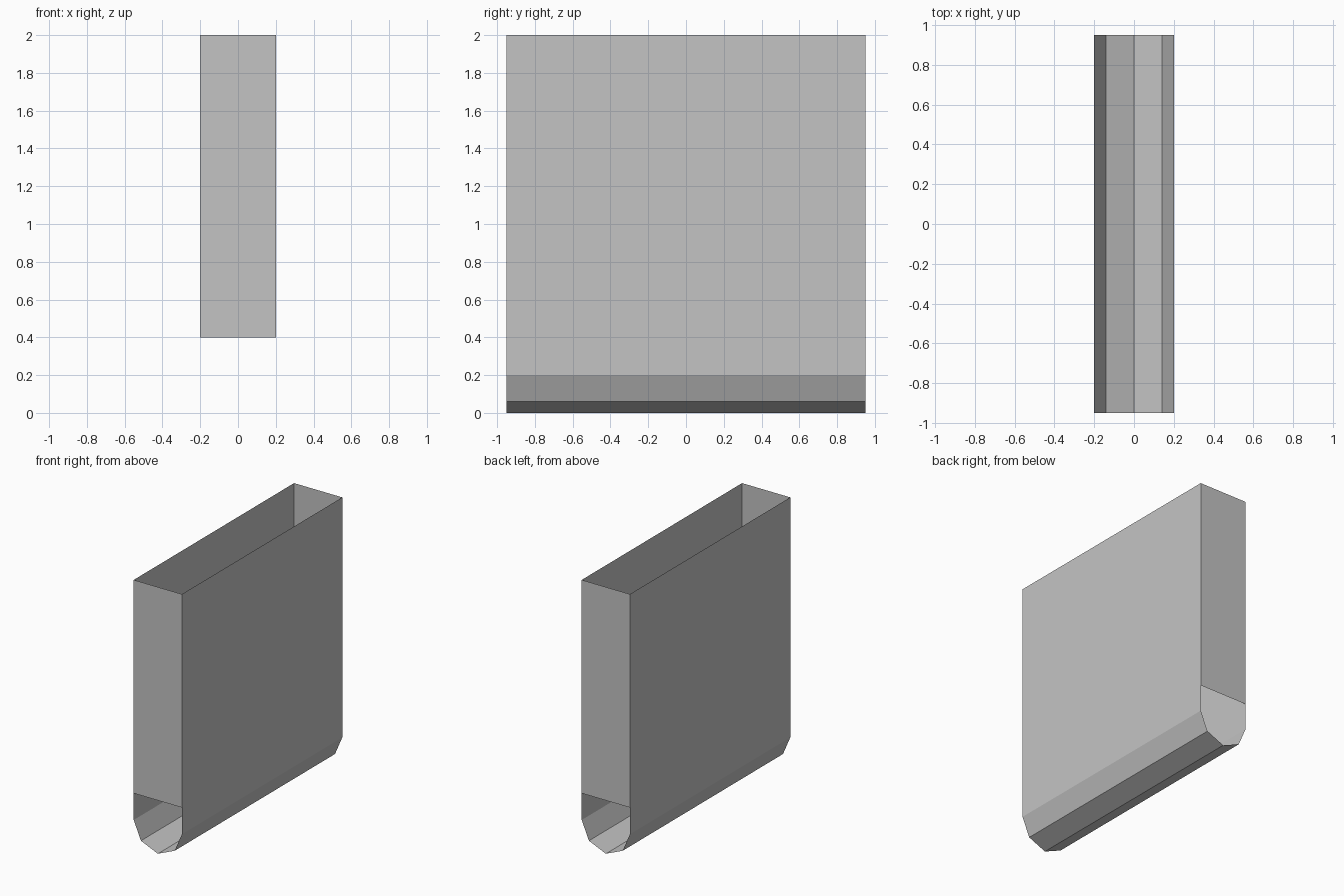
import bpy
import bmesh

cube = bpy.data.objects.get("Cube")
if cube:
    bpy.data.objects.remove(cube, do_unlink=True)

HALF_LENGTH, HALF_WIDTH, TOP = 0.95, 0.2, 2.0
END_BOTTOM = 0.4

grey = bpy.data.materials.new("plain_grey")
grey.use_nodes = True
colour = (0.55, 0.55, 0.55, 1)
grey.diffuse_color = colour
grey.node_tree.nodes["Principled BSDF"].inputs["Base Color"].default_value = colour


def sheet(name, path, sweep):
    """Thin open sheet: a polyline swept along a vector."""
    bm = bmesh.new()
    verts = [bm.verts.new(p) for p in path]
    edges = [bm.edges.new(pair) for pair in zip(verts, verts[1:])]
    swept = bmesh.ops.extrude_edge_only(bm, edges=edges)["geom"]
    moved = [g for g in swept if isinstance(g, bmesh.types.BMVert)]
    bmesh.ops.translate(bm, verts=moved, vec=sweep)
    # Point the faces away from the middle of the body
    for face in bm.faces:
        face.normal_update()
        centre = face.calc_center_median()
        centre.z -= TOP / 2
        if face.normal.dot(centre) < 0:
            face.normal_flip()
    mesh = bpy.data.meshes.new(name)
    bm.to_mesh(mesh)
    bm.free()
    mesh.materials.append(grey)
    obj = bpy.data.objects.new(name, mesh)
    bpy.context.collection.objects.link(obj)
    return obj


# Side walls with the faceted rounded bottom, open at the top
half = [(HALF_WIDTH, TOP), (HALF_WIDTH, 0.2), (0.14, 0.06)]
profile = half + [(0, 0)] + [(-x, z) for x, z in reversed(half)]
sheet("side_walls_and_bottom",
      [(x, -HALF_LENGTH, z) for x, z in profile], (0, 2 * HALF_LENGTH, 0))

# End panels that stop above the bottom, leaving both ends open
for name, side in (("front_panel", -1), ("back_panel", 1)):
    y = side * HALF_LENGTH
    sheet(name, [(-HALF_WIDTH, y, END_BOTTOM), (HALF_WIDTH, y, END_BOTTOM)],
          (0, 0, TOP - END_BOTTOM))
